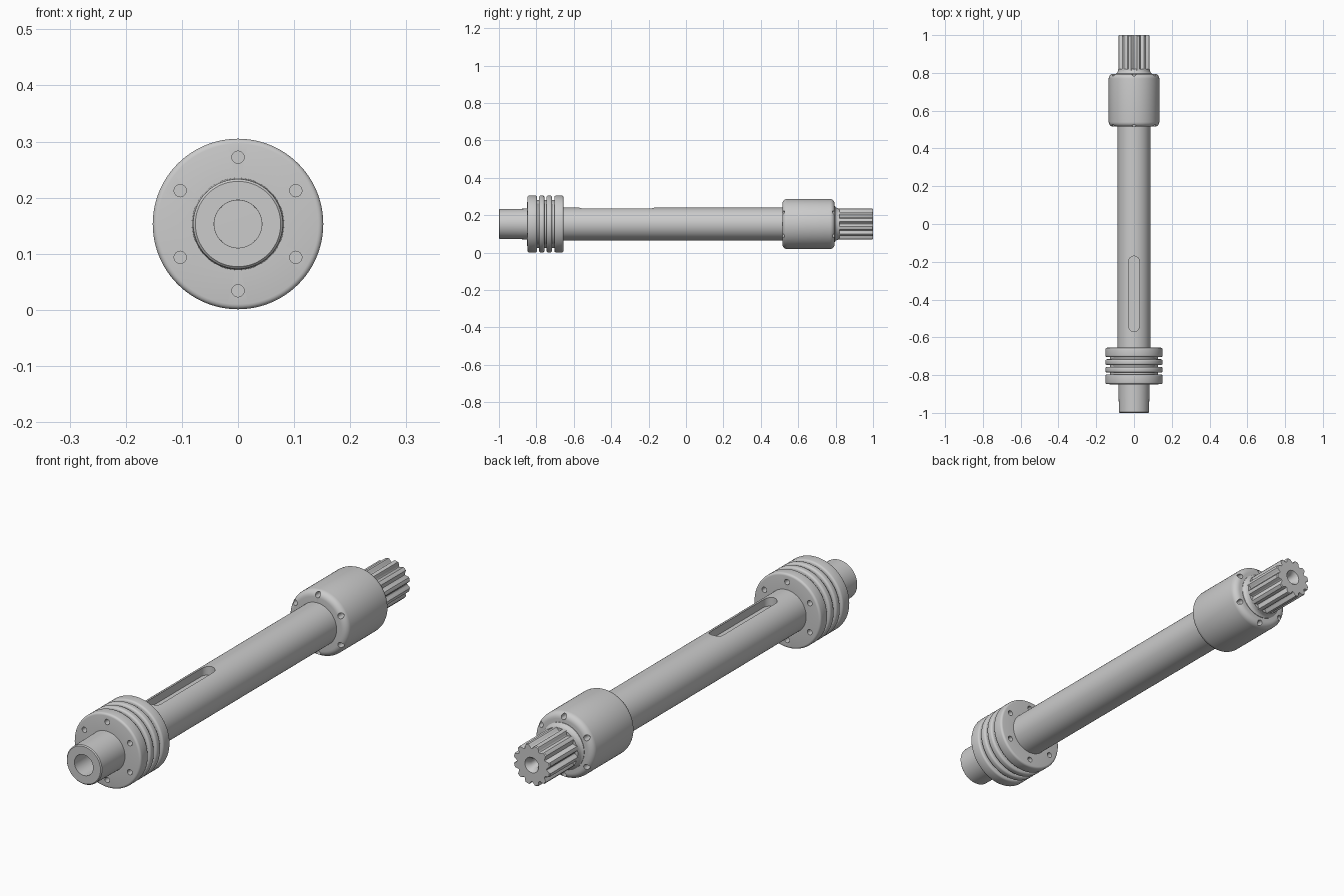
import bpy, bmesh
from math import sin, cos, pi, radians
from mathutils import Matrix, Vector

if "Cube" in bpy.data.objects:
    bpy.data.objects.remove(bpy.data.objects["Cube"])

ZC = 0.153  # height of the shaft axis


def finish(bm, name):
    bmesh.ops.recalc_face_normals(bm, faces=bm.faces[:])
    me = bpy.data.meshes.new(name)
    bm.to_mesh(me)
    bm.free()
    ob = bpy.data.objects.new(name, me)
    bpy.context.collection.objects.link(ob)
    return ob


def loft(rings, name):
    """Skin closed rings of points and cap both ends."""
    bm = bmesh.new()
    vs = [[bm.verts.new(p) for p in r] for r in rings]
    n = len(vs[0])
    for a, b in zip(vs, vs[1:]):
        for i in range(n):
            j = (i + 1) % n
            bm.faces.new((a[i], a[j], b[j], b[i]))
    bm.faces.new(vs[0])
    bm.faces.new(vs[-1][::-1])
    return finish(bm, name)


def ring(y, r, n=96, x=0, z=ZC):
    return [(x + r * cos(2 * pi * i / n), y, z + r * sin(2 * pi * i / n)) for i in range(n)]


def turned(profile, name, n=96):
    return loft([ring(y, r, n) for y, r in profile], name)


def rounded(y0, y1, r, e, k=4):
    """Profile of a disc with rounded rims."""
    a = [(y0 + e - e * cos(pi / 2 * i / k), r - e + e * sin(pi / 2 * i / k)) for i in range(k + 1)]
    b = [(y1 - e + e * sin(pi / 2 * i / k), r - e + e * cos(pi / 2 * i / k)) for i in range(k + 1)]
    return a + b


def select(ob):
    bpy.ops.object.select_all(action='DESELECT')
    ob.select_set(True)
    bpy.context.view_layer.objects.active = ob


def cut(ob, cutters):
    for c in cutters:
        m = ob.modifiers.new("cut", 'BOOLEAN')
        m.operation, m.solver, m.object = 'DIFFERENCE', 'EXACT', c
        select(ob)
        bpy.ops.object.modifier_apply(modifier=m.name)
        bpy.data.objects.remove(c)


def bolt_holes(y0, y1):
    out = []
    for i in range(6):
        a = pi / 2 + i * pi / 3
        x, z = 0.119 * cos(a), ZC + 0.119 * sin(a)
        out.append(loft([ring(y, 0.011, 16, x, z) for y in (y0, y1)], "hole_cutter"))
    return out


# main shaft with blind front bore
shaft = turned([(-0.80, 0.04), (-0.80, 0.0421), (-1.0, 0.0425), (-1.0, 0.076), (-0.996, 0.08),
                (-0.84, 0.082), (-0.84, 0.087), (0.60, 0.087)], "main_shaft")

# keyway slot on top of the shaft
w, ya, yb = 0.028, -0.57, -0.17
slot = [(w * cos(pi * i / 12), yb - w + w * sin(pi * i / 12)) for i in range(13)]
slot += [(-w * cos(pi * i / 12), ya + w - w * sin(pi * i / 12)) for i in range(13)]
cut(shaft, [loft([[(x, y, z) for x, y in slot] for z in (ZC + 0.05, ZC + 0.12)], "keyway_cutter")])

# grooved flange: four ribs separated by narrow grooves
core = 0.128
prof = [(-0.85, 0.08)]
for y0, y1 in ((-0.848, -0.797), (-0.786, -0.757), (-0.746, -0.716), (-0.704, -0.655)):
    if y0 > -0.84:
        prof.append((y0, core))
    prof += rounded(y0, y1, 0.152, 0.009)
    if y1 < -0.66:
        prof.append((y1, core))
prof.append((-0.655, 0.08))
flange = turned(prof, "grooved_flange")
cut(flange, bolt_holes(-0.87, -0.81) + bolt_holes(-0.69, -0.63))

# rear bearing collar with soft rims and bolt notches
collar = turned([(0.515, 0.08)] + rounded(0.515, 0.795, 0.134, 0.025, 6) + [(0.795, 0.07)], "rear_collar")
cut(collar, bolt_holes(0.48, 0.55) + bolt_holes(0.76, 0.83))


# splined rear end with scalloped grooves and a centre drilling
def spline(y, r, teeth=12, per=12):
    n = teeth * per
    pts = []
    for i in range(n):
        a = 2 * pi * i / n
        s = max(0.0, cos(teeth * a) + 0.25) / 1.25
        q = r - 0.014 * s ** 0.8
        pts.append((q * cos(a), y, ZC + q * sin(a)))
    return pts


end = loft([spline(0.76, 0.084), spline(0.996, 0.084), spline(1.0, 0.081)], "splined_end")
cut(end, [loft([ring(0.93, 0.004, 32), ring(0.95, 0.016, 32), ring(0.98, 0.018, 32),
                ring(1.01, 0.038, 32)], "centre_cutter")])

# relief fillet where the spline meets the collar
turned([(0.78, 0.095), (0.797, 0.095), (0.801, 0.089), (0.808, 0.085), (0.82, 0.083), (0.82, 0.06)],
       "spline_root_fillet")

for ob in list(bpy.context.scene.objects):
    select(ob)
    bpy.ops.object.shade_smooth_by_angle(angle=radians(32))
